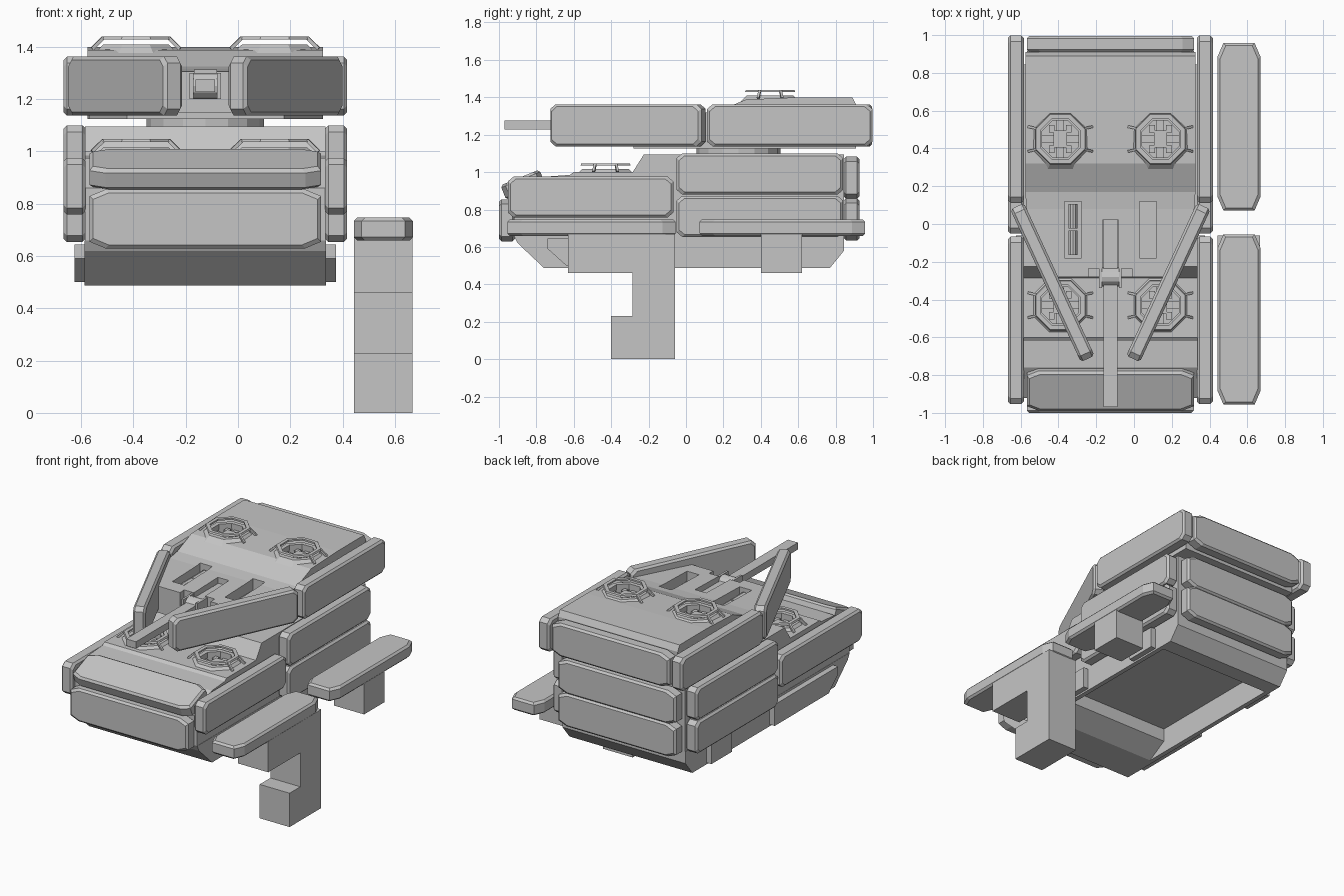
import bpy, bmesh, math
from mathutils import Vector, Matrix, Euler

if "Cube" in bpy.data.objects:
    bpy.data.objects.remove(bpy.data.objects["Cube"])

C = -0.125                      # centre line of the vehicle
MAT = bpy.data.materials.new("plain grey")
MAT.diffuse_color = (0.56, 0.56, 0.56, 1)
MAT.use_nodes = True
MAT.node_tree.nodes["Principled BSDF"].inputs["Base Color"].default_value = MAT.diffuse_color


def make(name, bm, matrix=None):
    bmesh.ops.recalc_face_normals(bm, faces=bm.faces)
    me = bpy.data.meshes.new(name)
    bm.to_mesh(me)
    bm.free()
    if matrix is not None:
        me.transform(matrix)
    me.materials.append(MAT)
    ob = bpy.data.objects.new(name, me)
    bpy.context.collection.objects.link(ob)
    return ob


def loft(name, rings, matrix=None):
    """Closed solid through rings holding equal numbers of points."""
    bm = bmesh.new()
    vs = [[bm.verts.new(p) for p in r] for r in rings]
    n = len(vs[0])
    for a, b in zip(vs, vs[1:]):
        for i in range(n):
            j = (i + 1) % n
            bm.faces.new((a[i], a[j], b[j], b[i]))
    bm.faces.new(vs[0])
    bm.faces.new(vs[-1])
    return make(name, bm, matrix)


def extrude(name, x0, x1, profile):
    return loft(name, [[(x, y, z) for y, z in profile] for x in (x0, x1)])


def box(name, x0, x1, y0, y1, z0, z1):
    return extrude(name, x0, x1, [(y0, z0), (y1, z0), (y1, z1), (y0, z1)])


def panel(name, centre, length, height, thick, rot=(0, 0, 0), cut_l=0.03, cut_h=0.025, rim=0.013):
    """Armour slab with clipped corners and chamfered rims on both faces."""
    def outline(y, d):
        l, h = length / 2 - d, height / 2 - d
        a, b = l - cut_l, h - cut_h
        return [(-a, y, -h), (a, y, -h), (l, y, -b), (l, y, b),
                (a, y, h), (-a, y, h), (-l, y, b), (-l, y, -b)]
    t = thick / 2
    rings = [outline(-t, rim), outline(-t + rim, 0), outline(t - rim, 0), outline(t, rim)]
    return loft(name, rings, Matrix.LocRotScale(
        Vector(centre), Euler([math.radians(a) for a in rot]), None))


def octagon(x, y, z, r, n=8):
    return [(x + r * math.cos((i + .5) * math.tau / n), y + r * math.sin((i + .5) * math.tau / n), z)
            for i in range(n)]


def ring(name, x, y, z0, z1, ro0, ro1, ri):
    """Eight sided frame with an open middle."""
    bm = bmesh.new()
    vs = [[bm.verts.new(p) for p in octagon(x, y, z, r)]
          for z, r in ((z0, ro0), (z1, ro1), (z1, ri), (z0, ri))]
    for k in range(4):
        a, b = vs[k], vs[(k + 1) % 4]
        for i in range(8):
            j = (i + 1) % 8
            bm.faces.new((a[i], a[j], b[j], b[i]))
    return make(name, bm)


def bar(name, p, q, w):
    p, q = Vector(p), Vector(q)
    bm = bmesh.new()
    bmesh.ops.create_cube(bm, size=1, matrix=Matrix.Diagonal((w, w, (q - p).length, 1)))
    return make(name, bm, Matrix.Translation((p + q) / 2) @
                (q - p).to_track_quat('Z', 'Y').to_matrix().to_4x4())


def cylinder(name, centre, r, length, axis, n=12):
    bm = bmesh.new()
    bmesh.ops.create_cone(bm, cap_ends=True, segments=n, radius1=r, radius2=r, depth=length)
    rot = Matrix.Rotation(math.pi / 2, 4, {'X': 'Y', 'Y': 'X'}[axis]) if axis != 'Z' else Matrix()
    return make(name, bm, Matrix.Translation(centre) @ rot)


def carve(target, cutter):
    cutter.hide_render = True
    cutter.hide_viewport = True
    m = target.modifiers.new("cut", 'BOOLEAN')
    m.operation, m.solver, m.object = 'DIFFERENCE', 'EXACT', cutter


# Hull body with stepped deck
hull = extrude("hull_body", C - 0.46, C + 0.46, [
    (-0.92, 0.66), (-0.92, 0.86), (-0.76, 0.975), (-0.62, 0.985), (-0.6, 1.0), (-0.285, 1.0),
    (-0.225, 1.095), (0.845, 1.095), (0.845, 0.66)])

# Open lower hull: side walls, sloped nose and tail
for s in (-1, 1):
    extrude("lower_side_wall", C + s * 0.43, C + s * 0.462, [
        (-0.92, 0.66), (-0.9, 0.62), (-0.76, 0.488), (-0.06, 0.488),
        (0.4, 0.488), (0.77, 0.488), (0.845, 0.58), (0.845, 0.66)])
    extrude("front_skirt_block", C + s * 0.45, C + s * 0.5, [
        (-0.74, 0.645), (-0.74, 0.59), (-0.64, 0.5), (-0.06, 0.5), (-0.06, 0.645)])
    box("rear_skirt_block", C + s * 0.45, C + s * 0.5, 0.4, 0.62, 0.5, 0.645)
extrude("lower_nose", C - 0.45, C + 0.45, [
    (-0.92, 0.66), (-0.9, 0.62), (-0.76, 0.488), (-0.5, 0.488), (-0.36, 0.57), (-0.36, 0.66)])
extrude("lower_tail", C - 0.45, C + 0.45, [
    (0.845, 0.66), (0.845, 0.58), (0.77, 0.488), (0.66, 0.488), (0.6, 0.66)])

# Turret: low flat front roof, ramp up to the rear, plan narrows to the front
sections = [(-0.28, 0.30, 1.305), (0.08, 0.445, 1.315), (0.17, 0.45, 1.325),
            (0.32, 0.45, 1.388), (0.6, 0.45, 1.40), (0.89, 0.45, 1.40), (0.91, 0.45, 1.36)]
turret = loft("turret_body", [
    [(C - w, y, 1.125), (C + w, y, 1.125), (C + w, y, z), (C - w, y, z)] for y, w, z in sections])
cylinder("turret_ring", (C, 0.28, 1.11), 0.225, 0.05, 'Z', 16)

# Armour panels on both sides
for s in (-1, 1):
    x = C + s * 0.5
    panel("upper_side_panel", (x, 0.395, 0.99), 0.89, 0.22, 0.085, (0, 0, 90))
    panel("lower_side_panel", (x, 0.395, 0.763), 0.89, 0.22, 0.085, (0, 0, 90))
    panel("front_side_panel", (x, -0.51, 0.867), 0.885, 0.217, 0.085, (0, 0, 90))
    panel("turret_side_panel", (x, 0.555, 1.25), 0.885, 0.225, 0.085, (0, 0, 90))
    panel("turret_cheek_panel", (C + s * 0.307, -0.31, 1.25), 0.89, 0.225, 0.08,
          (0, 0, s * math.degrees(math.atan2(0.8, 0.37))))

# Armour panels on front and rear
for name, y, z, tilt in (("turret_rear_panel", 0.953, 1.25, 0), ("upper_rear_panel", 0.885, 0.97, 0),
                         ("lower_rear_panel", 0.885, 0.747, 0), ("lower_front_panel", -0.957, 0.742, 0),
                         ("upper_front_panel", -0.872, 0.932, -68)):
    panel(name, (C, y, z), 0.885, 0.225, 0.085, (tilt, 0, 0), 0.06)

# Hatches: sunken fan, base collar and raised frame on struts
for s in (-1, 1):
    for host, y, z in ((turret, 0.45, 1.393), (hull, -0.43, 1.0)):
        x = C + s * 0.265
        carve(host, loft("hatch_cutter", [octagon(x, y, z - 0.07, 0.108), octagon(x, y, z + 0.1, 0.108)]))
        ring("hatch_collar", x, y, z - 0.02, z + 0.016, 0.175, 0.135, 0.105)
        ring("hatch_frame", x, y, z + 0.036, z + 0.047, 0.145, 0.14, 0.115)
        box("fan_hub", x - 0.035, x + 0.035, y - 0.045, y + 0.045, z - 0.08, z - 0.005)
        box("fan_bar", x - 0.1, x + 0.1, y - 0.02, y + 0.02, z - 0.08, z - 0.02)
        box("fan_bar", x - 0.02, x + 0.02, y - 0.1, y + 0.1, z - 0.08, z - 0.025)
        for a in (-1, 1):
            for b in (-1, 1):
                box("fan_foot", x + a * 0.03, x + a * 0.06, y + b * 0.035, y + b * 0.075, z - 0.08, z - 0.012)
                bar("hatch_strut", (x + a * 0.168, y + b * 0.065, z), (x + a * 0.125, y + b * 0.055, z + 0.042), 0.013)

# Roof slots with a pair of canisters in the left one
for s in (-1, 1):
    x = C + s * 0.198
    carve(turret, box("slot_cutter", x - 0.045, x + 0.045, -0.18, 0.12, 1.24, 1.5))
for y in (-0.1, 0.04):
    cylinder("canister", (C - 0.198, y, 1.265), 0.024, 0.13, 'Y', 10)

# Gun: channel and notch in the turret, square barrel, round mantlet
carve(turret, box("barrel_channel_cutter", C - 0.042, C + 0.042, -0.4, 0.022, 1.22, 1.5))
carve(turret, box("mantlet_notch_cutter", C - 0.115, C + 0.115, -0.4, -0.235, 1.15, 1.5))
box("gun_barrel", C - 0.037, C + 0.037, -0.97, 0.02, 1.228, 1.275)
cylinder("gun_mantlet", (C, -0.28, 1.25), 0.05, 0.12, 'X')
for s in (-1, 1):
    box("mantlet_bracket", C + s * 0.045, C + s * 0.06, -0.34, -0.22, 1.2, 1.3)

# Detached running gear on the right: deck plates, front leg, rear block
for name, y, l in (("front_gear_plate", -0.505, 0.9), ("rear_gear_plate", 0.515, 0.885)):
    panel(name, (0.556, y, 0.703), l, 0.226, 0.088, (90, 0, 90), 0.07, 0.03)
extrude("front_leg", 0.443, 0.668, [
    (-0.63, 0.67), (-0.63, 0.46), (-0.285, 0.46), (-0.285, 0.23), (-0.40, 0.23),
    (-0.40, 0), (-0.06, 0), (-0.06, 0.67)])
box("rear_leg_block", 0.443, 0.668, 0.4, 0.62, 0.46, 0.67)
